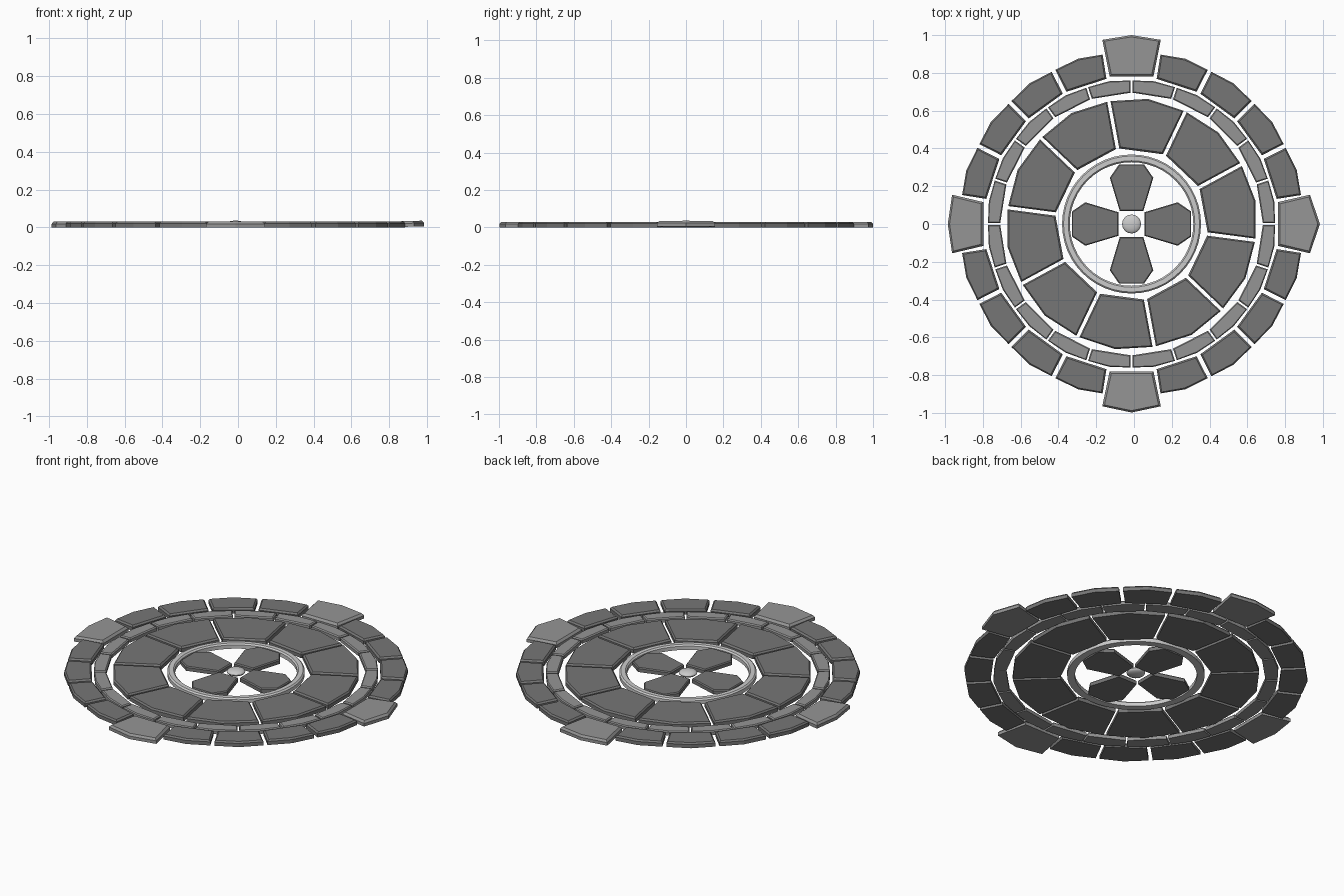
import bpy, bmesh, math
from mathutils import Matrix

if "Cube" in bpy.data.objects:
    bpy.data.objects.remove(bpy.data.objects["Cube"])

CX = -0.013  # the pattern sits slightly left of centre


def shade(name, v):
    m = bpy.data.materials.new(name)
    m.diffuse_color = (v, v, v, 1)
    m.use_nodes = True
    m.node_tree.nodes["Principled BSDF"].inputs["Base Color"].default_value = m.diffuse_color
    return m


DARK, MID = shade("dark_stone", 0.18), shade("mid_stone", 0.3)


def make(name, bm, mat=None):
    bmesh.ops.recalc_face_normals(bm, faces=bm.faces)
    me = bpy.data.meshes.new(name)
    bm.to_mesh(me)
    bm.free()
    ob = bpy.data.objects.new(name, me)
    ob.location.x = CX
    bpy.context.collection.objects.link(ob)
    if mat:
        me.materials.append(mat)
    return ob


def slab(name, pts, angle, h, mat, bevel=0.009, tilt=0.0):
    """Chamfered stone: outline drawn along +x, turned to its angle."""
    bm = bmesh.new()
    cx = sum(p[0] for p in pts) / len(pts)
    ex = max(abs(p[0] - cx) for p in pts)
    ey = max(abs(p[1]) for p in pts)
    loops = []
    for z, s in ((0, 0), (h - bevel, 0), (h, bevel)):
        loops.append([bm.verts.new((cx + (x - cx) * (1 - s / ex), y * (1 - s / ey),
                                    z + tilt * (x - cx + ex))) for x, y in pts])
    n = len(pts)
    bm.faces.new(loops[0][::-1])
    bm.faces.new(loops[2])
    for a, b in zip(loops, loops[1:]):
        for i in range(n):
            j = (i + 1) % n
            bm.faces.new((a[i], a[j], b[j], b[i]))
    bmesh.ops.rotate(bm, verts=bm.verts, matrix=Matrix.Rotation(math.radians(angle), 3, 'Z'))
    return make(name, bm, mat)


def wedge(r0, r1, rmid, half, gap):
    """Arc stone outline: straight inner edge, outer edge with one mid point."""
    def p(r, s):
        a = math.radians(half) - gap / r
        return (r * math.cos(a), s * r * math.sin(a))
    return [p(r0, -1), p(r1, -1), (rmid, 0), p(r1, 1), p(r0, 1)]


# outer ring of stones, with a larger marker stone at each quarter
for i in range(20):
    if i % 5:
        slab(f"outer_stone_{i}", wedge(0.78, 0.91, 0.92, 9, 0.011), i * 18, 0.03, DARK)
for i, (r0, r1, tip, tilt) in enumerate([(0.775, 0.945, 0.997, 0.025), (0.78, 0.975, 1.0, 0),
                                         (0.785, 0.95, 0.973, 0), (0.78, 0.965, 0.998, 0)]):
    slab(f"marker_stone_{i}", [(r0, -0.116), (r1, -0.155), (tip, 0), (r1, 0.155), (r0, 0.116)],
         i * 90, 0.03, MID, 0.012, tilt)

# narrow second ring
for i in range(20):
    slab(f"narrow_stone_{i}", wedge(0.695, 0.76, 0.765, 9, 0.005), 9 + i * 18, 0.025, MID, 0.006)

# broad inner paving
for i in range(10):
    slab(f"broad_stone_{i}", wedge(0.405, 0.66, 0.668, 18, 0.009), 10.5 + i * 36, 0.03, DARK)

# centre petals
for i in range(4):
    slab(f"petal_{i}", [(0.068, -0.062), (0.245, -0.115), (0.316, -0.066),
                        (0.316, 0.066), (0.245, 0.115), (0.068, 0.062)],
         i * 90, 0.026, DARK, 0.006)

# smooth ring around the petals
bm = bmesh.new()
prof = [(0.327, 0), (0.368, 0), (0.368, 0.022), (0.36, 0.03), (0.335, 0.03), (0.327, 0.022)]
N = 48
rows = [[bm.verts.new((r * math.cos(k * math.tau / N), r * math.sin(k * math.tau / N), z))
         for r, z in prof] for k in range(N)]
for k in range(N):
    a, b = rows[k], rows[(k + 1) % N]
    for i in range(len(prof)):
        j = (i + 1) % len(prof)
        bm.faces.new((a[i], b[i], b[j], a[j]))
ring = make("centre_ring", bm)

# flattened centre knob
bm = bmesh.new()
bmesh.ops.create_uvsphere(bm, u_segments=20, v_segments=12, radius=0.05)
bmesh.ops.scale(bm, vec=(1, 1, 0.36), verts=bm.verts)
bmesh.ops.translate(bm, vec=(0, 0, 0.018), verts=bm.verts)
knob = make("centre_knob", bm)

bpy.ops.object.select_all(action='DESELECT')
for ob in (ring, knob):
    ob.select_set(True)
bpy.context.view_layer.objects.active = ring
bpy.ops.object.shade_smooth_by_angle(angle=math.radians(35))
